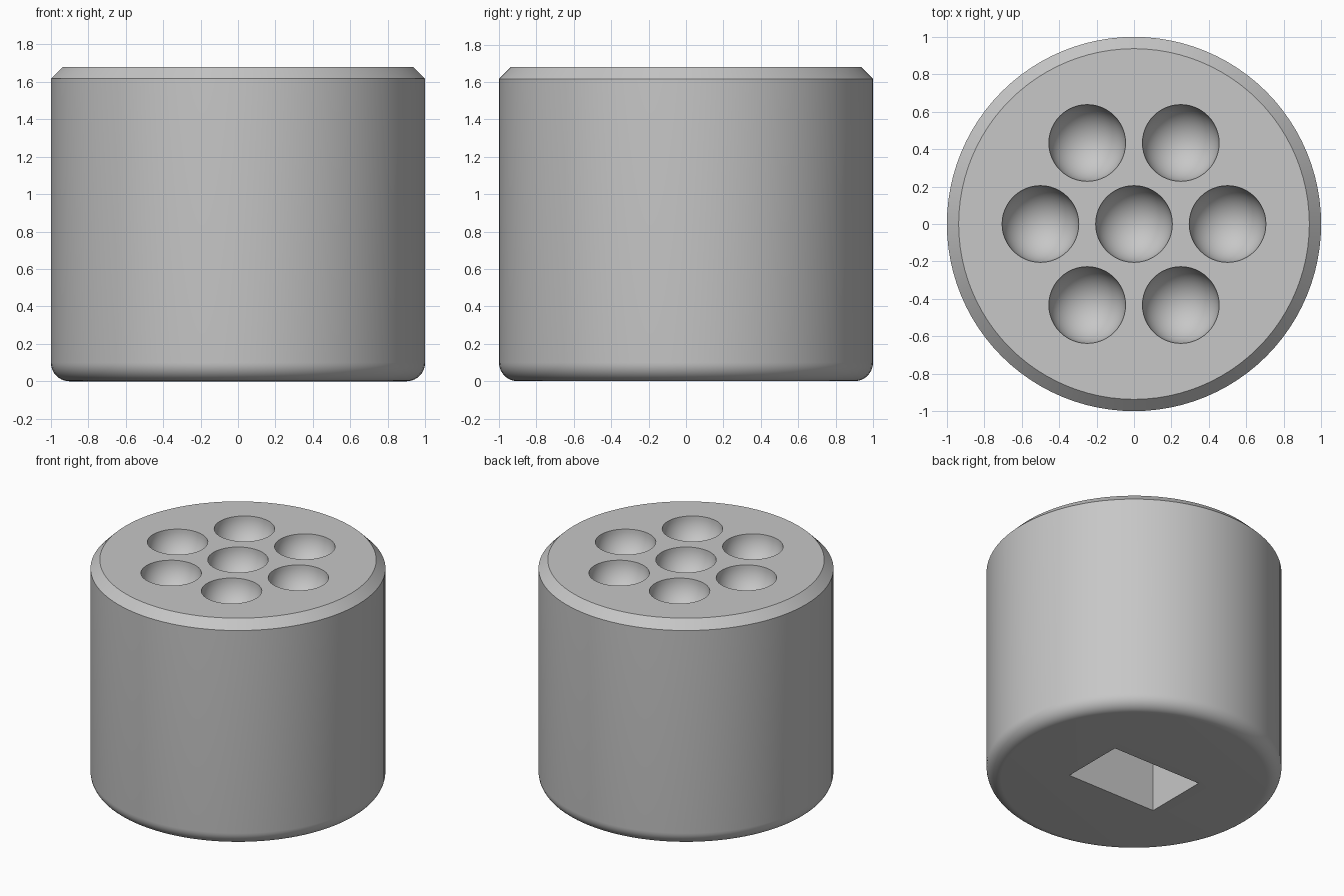
import bpy
import bmesh
from math import sin, cos, pi, radians
from mathutils import Vector

default = bpy.data.objects.get("Cube")
if default:
    bpy.data.objects.remove(default, do_unlink=True)

HEIGHT = 1.68
CHAMFER = 0.063
FILLET = 0.1
HOLE_R = 0.205
RING_R = 0.5
SLOT = (0.74, 0.48, 0.8)   # width, length, depth


def material(name, rgb):
    mat = bpy.data.materials.new(name)
    mat.use_nodes = True
    colour = (*rgb, 1)
    mat.diffuse_color = colour
    mat.node_tree.nodes["Principled BSDF"].inputs["Base Color"].default_value = colour
    return mat


def add_object(name, bm, mat):
    bmesh.ops.recalc_face_normals(bm, faces=bm.faces)
    mesh = bpy.data.meshes.new(name)
    bm.to_mesh(mesh)
    bm.free()
    mesh.materials.append(mat)
    obj = bpy.data.objects.new(name, mesh)
    bpy.context.collection.objects.link(obj)
    return obj


def lathe(name, profile, steps, mat, location=(0, 0, 0)):
    """Spin an (r, z) profile about z and cap its open ends."""
    bm = bmesh.new()
    verts = [bm.verts.new((r, 0, z)) for r, z in profile]
    edges = [bm.edges.new(pair) for pair in zip(verts, verts[1:])]
    bmesh.ops.spin(bm, geom=verts + edges, cent=(0, 0, 0), axis=(0, 0, 1),
                   angle=2 * pi, steps=steps)
    bmesh.ops.remove_doubles(bm, verts=bm.verts, dist=0.0001)
    rims = [e for e in bm.edges if e.is_boundary]
    bmesh.ops.holes_fill(bm, edges=rims, sides=0)
    bmesh.ops.translate(bm, verts=bm.verts, vec=Vector(location))
    return add_object(name, bm, mat)


def cut(target, cutter):
    cutter.hide_render = True
    mod = target.modifiers.new("cut", "BOOLEAN")
    mod.operation = "DIFFERENCE"
    mod.solver = "EXACT"
    mod.object = cutter


grey = material("plain grey", (0.57, 0.57, 0.57))

# Body: rounded bottom edge, chamfered top edge
fillet = [(1 - FILLET + FILLET * sin(a), FILLET - FILLET * cos(a))
          for a in (radians(90 * i / 10) for i in range(11))]
body = lathe("body", fillet + [(1, HEIGHT - CHAMFER), (1 - CHAMFER, HEIGHT)], 96, grey)

# Round-bottomed holes: one in the middle and six around it
centres = [(0, 0)] + [(RING_R * cos(i * pi / 3), RING_R * sin(i * pi / 3)) for i in range(6)]
bowl = [(HOLE_R * sin(a), -HOLE_R * cos(a))
        for a in (radians(90 * i / 14) for i in range(15))] + [(HOLE_R, 0.2)]
cutters = [lathe("hole_cutter", bowl, 48, grey, (x, y, HEIGHT)) for x, y in centres]

# Rectangular slot in the underside
bm = bmesh.new()
bmesh.ops.create_cube(bm, size=1)
bmesh.ops.scale(bm, verts=bm.verts, vec=(SLOT[0], SLOT[1], SLOT[2] * 2))
cutters.append(add_object("slot_cutter", bm, grey))

for cutter in cutters:
    cut(body, cutter)

# Apply the cuts and remove the cutters
bpy.context.view_layer.update()
graph = bpy.context.evaluated_depsgraph_get()
result = bpy.data.meshes.new_from_object(body.evaluated_get(graph))
body.modifiers.clear()
body.data = result
for cutter in cutters:
    bpy.data.objects.remove(cutter, do_unlink=True)

# Smooth round surfaces, sharp rims
bpy.ops.object.select_all(action="DESELECT")
body.select_set(True)
bpy.context.view_layer.objects.active = body
bpy.ops.object.shade_smooth_by_angle(angle=radians(30))
